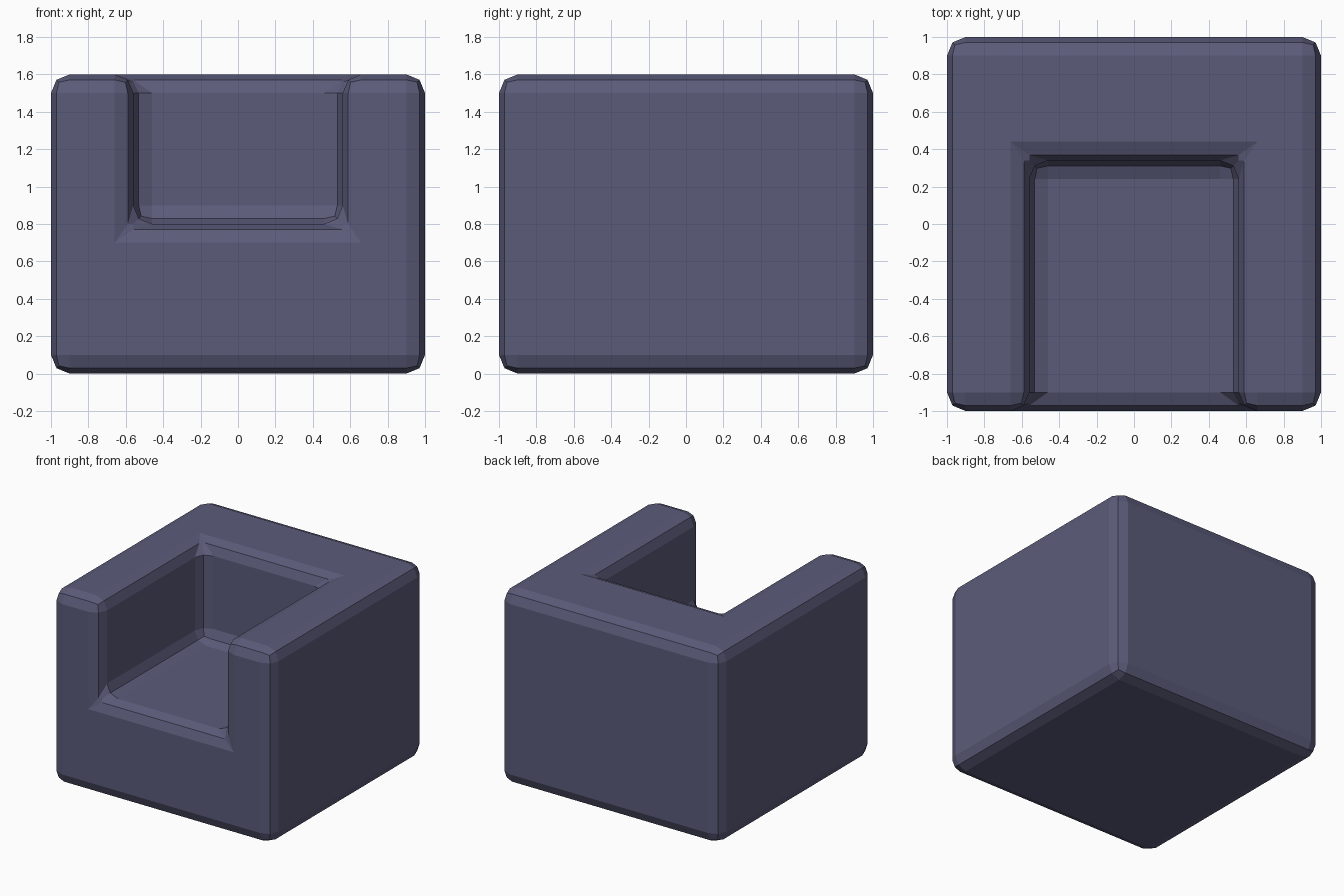
import bpy

if "Cube" in bpy.data.objects:
    bpy.data.objects.remove(bpy.data.objects["Cube"])


def box(name, lo, hi):
    bpy.ops.mesh.primitive_cube_add(size=1, location=[(a + b) / 2 for a, b in zip(lo, hi)])
    ob = bpy.context.object
    ob.name = name
    ob.scale = [b - a for a, b in zip(lo, hi)]
    bpy.ops.object.transform_apply(location=True, rotation=False, scale=True)
    return ob


# Seat recess, open to the front and the top
cutter = box("seat_recess_cutter", (-0.56, -1.5, 0.8), (0.56, 0.34, 2.0))
cutter.hide_render = True
cutter.hide_set(True)

# Blocky armchair body
chair = box("armchair_body", (-1, -1, 0), (1, 1, 1.6))
cut = chair.modifiers.new("seat_recess", 'BOOLEAN')
cut.operation = 'DIFFERENCE'
cut.solver = 'EXACT'
cut.object = cutter

# Rounded edges, inside and out
bev = chair.modifiers.new("rounded_edges", 'BEVEL')
bev.width = 0.1
bev.segments = 2
bev.limit_method = 'ANGLE'

# Slate blue upholstery
mat = bpy.data.materials.new("upholstery")
mat.diffuse_color = (0.105, 0.105, 0.195, 1)
mat.use_nodes = True
mat.node_tree.nodes["Principled BSDF"].inputs["Base Color"].default_value = mat.diffuse_color
chair.data.materials.append(mat)
